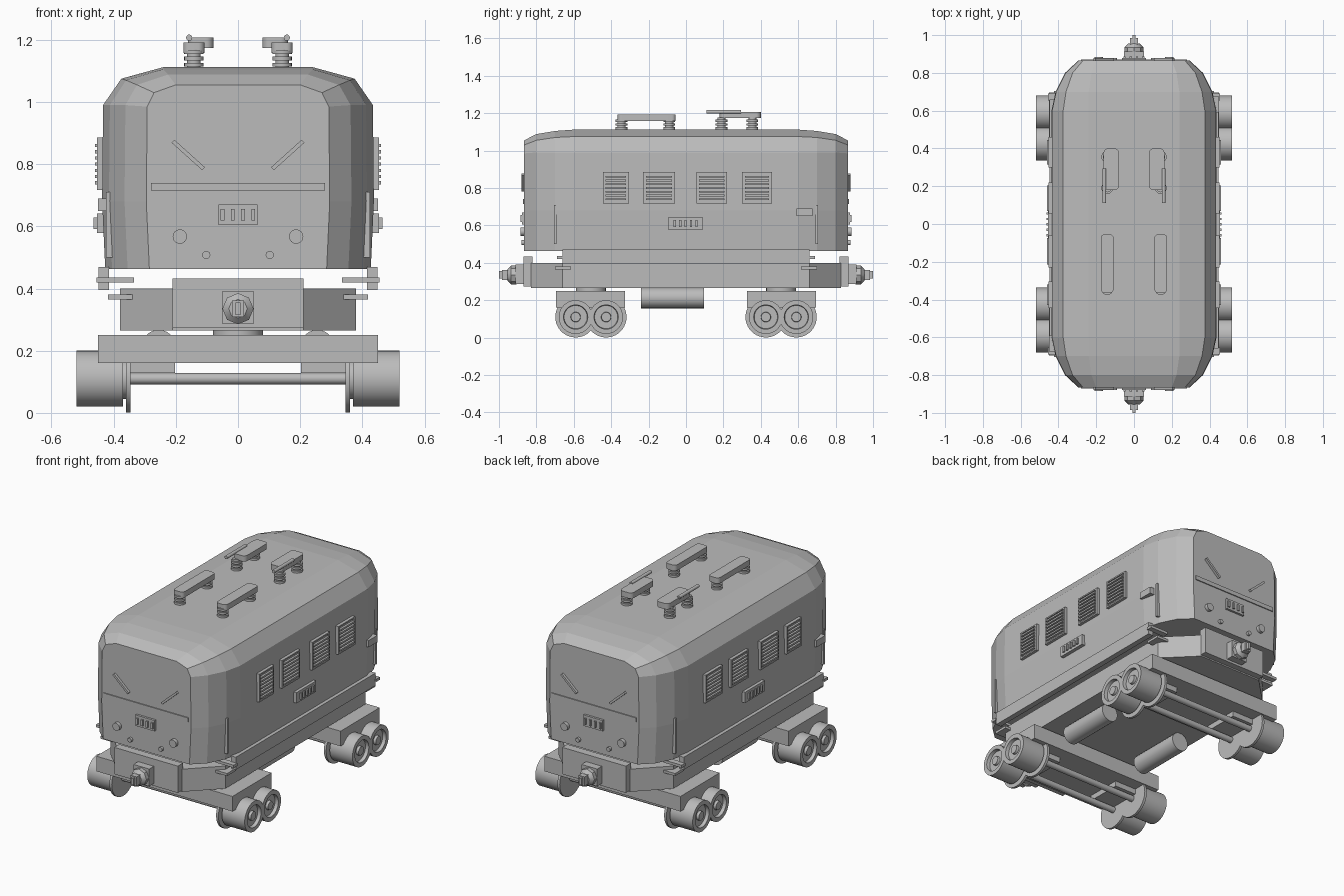
import bpy, bmesh, math
from mathutils import Matrix, Vector

old = bpy.data.objects.get("Cube")
if old:
    bpy.data.objects.remove(old, do_unlink=True)

GREY = (0.5, 0.5, 0.5, 1)
mat = bpy.data.materials.new("plain grey")
mat.use_nodes = True
mat.diffuse_color = GREY
mat.node_tree.nodes["Principled BSDF"].inputs["Base Color"].default_value = GREY


def finish(name, bm, smooth=False):
    bmesh.ops.recalc_face_normals(bm, faces=bm.faces)
    mesh = bpy.data.meshes.new(name)
    bm.to_mesh(mesh)
    bm.free()
    mesh.materials.append(mat)
    obj = bpy.data.objects.new(name, mesh)
    bpy.context.collection.objects.link(obj)
    if smooth:
        bpy.ops.object.select_all(action='DESELECT')
        obj.select_set(True)
        bpy.context.view_layer.objects.active = obj
        bpy.ops.object.shade_smooth_by_angle(angle=math.radians(35))
    return obj


def box(name, x, y, z, tilt=0):
    """Box from (min, max) ranges, optionally tilted about its y axis."""
    bm = bmesh.new()
    mid = Vector([(a + b) / 2 for a, b in (x, y, z)])
    size = [b - a for a, b in (x, y, z)] + [1]
    bmesh.ops.create_cube(bm, size=1, matrix=Matrix.Translation(mid)
                          @ Matrix.Rotation(tilt, 4, 'Y') @ Matrix.Diagonal(size))
    return finish(name, bm)


def span(s, a, b):
    return tuple(sorted((s * a, s * b)))


def lathe(name, profile, origin, axis, steps=32):
    """Turn (distance along axis, radius) points around an axis."""
    bm = bmesh.new()
    turn = Vector((0, 0, 1)).rotation_difference(Vector(axis)).to_matrix().to_4x4()
    verts = [bm.verts.new((r, 0, d)) for d, r in profile]
    edges = [bm.edges.new(p) for p in zip(verts, verts[1:])]
    bmesh.ops.spin(bm, geom=verts + edges, cent=(0, 0, 0), axis=(0, 0, 1),
                   angle=math.tau, steps=steps)
    bmesh.ops.remove_doubles(bm, verts=bm.verts, dist=1e-5)
    bm.transform(Matrix.Translation(origin) @ turn)
    return finish(name, bm, True)


def rod(name, origin, axis, length, radius, steps=24):
    return lathe(name, [(0, 0), (0, radius), (length, radius), (length, 0)],
                 origin, axis, steps)


def prism(name, outline, z0, z1, smooth=False):
    bm = bmesh.new()
    face = bm.faces.new([bm.verts.new((x, y, z0)) for x, y in outline])
    new = bmesh.ops.extrude_face_region(bm, geom=[face])["geom"]
    bmesh.ops.translate(bm, verts=[v for v in new if isinstance(v, bmesh.types.BMVert)],
                        vec=(0, 0, z1 - z0))
    return finish(name, bm, smooth)


# Body shell: cross-sections lofted along the length
# each station: y, half width, shoulder height, upper corner (x, z), roof edge (x, z)
half = [(0.6, 0.437, 0.99, 0.375, 1.075, 0.24, 1.112),
        (0.7, 0.415, 0.99, 0.36, 1.07, 0.24, 1.105),
        (0.80, 0.365, 0.99, 0.325, 1.055, 0.225, 1.088),
        (0.865, 0.295, 0.985, 0.27, 1.03, 0.2, 1.055)]
stations = [(-s[0],) + s[1:] for s in reversed(half)] + half
bm = bmesh.new()
rings = []
for y, w, zs, cx, cz, rx, rz in stations:
    side = [(w - 0.01, 0.462), (w, 0.68), (w - 0.003, zs), (cx, cz), (rx, rz)]
    loop = side + [(-x, z) for x, z in reversed(side)]
    rings.append([bm.verts.new((x, y, z)) for x, z in loop])
for a, b in zip(rings, rings[1:]):
    for i in range(len(a)):
        j = (i + 1) % len(a)
        bm.faces.new((a[i], a[j], b[j], b[i]))
bm.faces.new(rings[0])
bm.faces.new(rings[-1])
finish("body_shell", bm)

# Underframe with tapered ends
prism("underframe", [(0.21, -0.83), (0.38, -0.66), (0.38, 0.66), (0.21, 0.83),
                     (-0.21, 0.83), (-0.38, 0.66), (-0.38, -0.66), (-0.21, -0.83)],
      0.265, 0.40)

for s in (-1, 1):
    side = "left" if s > 0 else "right"
    # Side sill, fuel tank and lower fittings
    box(side + "_sill", span(s, 0.415, 0.448), (-0.66, 0.66), (0.395, 0.47))
    rod(side + "_tank", (s * 0.255, -0.24, 0.212), (0, 1, 0), 0.335, 0.055)
    for e in (-1, 1):
        box(side + "_upper_step", span(s, 0.335, 0.455), span(e, 0.655, 0.69), (0.42, 0.436))
        box(side + "_lower_step", span(s, 0.33, 0.418), span(e, 0.615, 0.70), (0.365, 0.38))
        box(side + "_handrail", span(s, 0.40, 0.424), span(e, 0.693, 0.705), (0.50, 0.71))

    # Louvred side vents
    for y0, y1 in ((-0.445, -0.305), (-0.23, -0.06), (0.055, 0.22), (0.30, 0.46)):
        box(side + "_vent_panel", span(s, 0.42, 0.447), (y0, y1), (0.717, 0.885))
        for z0, z1 in ((0.717, 0.725), (0.877, 0.885)):
            box(side + "_vent_frame", span(s, 0.44, 0.453), (y0, y1), (z0, z1))
        for a in (y0, y1 - 0.012):
            box(side + "_vent_frame", span(s, 0.44, 0.453), (a, a + 0.012), (0.717, 0.885))
        for k in range(7):
            z = 0.74 + k * 0.02
            box(side + "_vent_slat", span(s, 0.44, 0.46), (y0 + 0.015, y1 - 0.015),
                (z - 0.005, z + 0.005))

    # Small side grille and junction box
    box(side + "_side_grille", span(s, 0.42, 0.454), (-0.095, 0.09), (0.578, 0.642))
    for k in range(5):
        y = -0.06 + k * 0.029
        box(side + "_side_grille_bar", span(s, 0.45, 0.464), (y - 0.006, y + 0.006),
            (0.592, 0.628))
    box(side + "_junction_box", span(s, 0.40, 0.45), span(s, 0.59, 0.675), (0.65, 0.69))

    # Roof equipment: insulators carrying bars
    ribs = [(0, 0), (0, 0.022)]
    for k in range(3):
        z = 0.016 + k * 0.02
        ribs += [(z, 0.022), (z, 0.031), (z + 0.012, 0.031), (z + 0.012, 0.022)]
    for y, top in ((-0.345, 0.07), (-0.09, 0.07), (0.19, 0.08), (0.355, 0.08)):
        lathe(side + "_insulator", ribs + [(top, 0.022), (top, 0)],
              (s * 0.142, y, 1.098), (0, 0, 1), 20)
    for name, cx, r, y0, y1, z0 in (("front_bar", 0.142, 0.034, -0.365, -0.055, 1.158),
                                    ("rear_bar", 0.12, 0.041, 0.18, 0.40, 1.173)):
        n = 8
        c = r * 0.6
        outline = []
        for px, py, start in ((r - c, y1 - c, 0), (c - r, y1 - c, 90),
                              (c - r, y0 + c, 180), (r - c, y0 + c, 270)):
            for k in range(n + 1):
                a = math.radians(start + 90 * k / n)
                outline.append((s * cx + px + c * math.cos(a), py + c * math.sin(a)))
        prism(side + "_" + name, outline, z0, z0 + 0.034, True)
    rod(side + "_contact_rod", (s * 0.157, 0.11, 1.207), (0, 1, 0), 0.185, 0.01, 12)

for e in (-1, 1):
    end = "rear" if e > 0 else "front"
    # End plate and coupler
    box(end + "_end_plate", (-0.21, 0.21), span(e, 0.82, 0.868), (0.273, 0.433))
    box(end + "_coupler_base", (-0.052, 0.052), span(e, 0.86, 0.912), (0.287, 0.39))
    lathe(end + "_coupler_head", [(0, 0), (0, 0.05), (0.03, 0.05), (0.05, 0.03), (0.05, 0)],
          (0, e * 0.905, 0.335), (0, e, 0), 8)
    box(end + "_coupler_tip", (-0.02, 0.02), span(e, 0.95, 0.985), (0.308, 0.362))
    box(end + "_coupler_pin", (-0.008, 0.008), span(e, 0.98, 1.0), (0.315, 0.355))

    # End trim, grille, lamps and wipers
    box(end + "_trim_strip", (-0.28, 0.28), span(e, 0.86, 0.871), (0.715, 0.74))
    box(end + "_grille", (-0.063, 0.063), span(e, 0.86, 0.878), (0.605, 0.67))
    for k in range(4):
        x = -0.05 + k * 0.033
        box(end + "_grille_bar", (x - 0.006, x + 0.006), span(e, 0.87, 0.886), (0.618, 0.655))
    for s in (-1, 1):
        rod(end + "_headlamp", (s * 0.187, e * 0.86, 0.567), (0, e, 0), 0.025, 0.023)
        rod(end + "_marker_lamp", (s * 0.102, e * 0.86, 0.508), (0, e, 0), 0.02, 0.013, 16)
        box(end + "_wiper", (s * 0.16 - 0.066, s * 0.16 + 0.066), span(e, 0.86, 0.88),
            (0.823, 0.836), -s * math.radians(42))

    # Bogie: beam, pivot, axle brackets
    box(end + "_bogie_beam", (-0.45, 0.45), span(e, 0.325, 0.695), (0.16, 0.25))
    rod(end + "_bogie_pivot", (0, e * 0.508, 0.24), (0, 0, 1), 0.04, 0.08)
    for s in (-1, 1):
        box(end + "_axle_bracket", span(s, 0.203, 0.35), span(e, 0.40, 0.615), (0.128, 0.17))
    # Wheelsets
    for y in (0.427, 0.59):
        rod(end + "_axle", (-0.35, e * y, 0.11), (1, 0, 0), 0.70, 0.018)
        for s in (-1, 1):
            lathe(end + "_wheel", [(0.345, 0), (0.345, 0.109), (0.36, 0.109), (0.36, 0.065),
                                   (0.37, 0.065), (0.37, 0.09), (0.52, 0.09), (0.52, 0.065),
                                   (0.50, 0.062), (0.50, 0.027), (0.515, 0.025), (0.515, 0)],
                  (0, e * y, 0.11), (s, 0, 0), 40)
